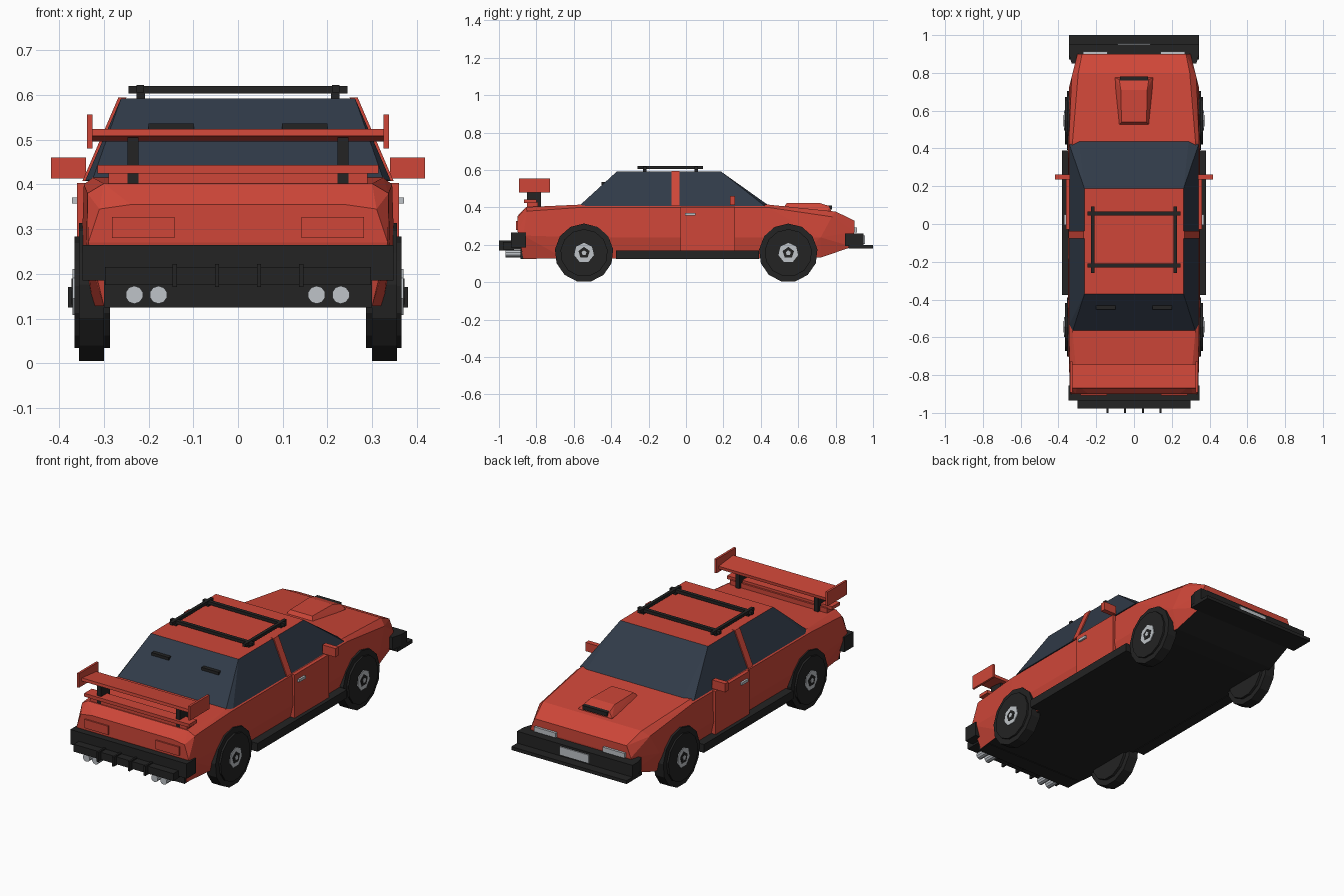
import bpy, bmesh, math
from mathutils import Matrix, Vector

if "Cube" in bpy.data.objects:
    bpy.data.objects.remove(bpy.data.objects["Cube"])


def material(name, rgb):
    m = bpy.data.materials.new(name)
    m.diffuse_color = (*rgb, 1)
    m.use_nodes = True
    m.node_tree.nodes["Principled BSDF"].inputs["Base Color"].default_value = m.diffuse_color
    return m


RED = material("red paint", (0.62, 0.062, 0.04))
BLACK = material("black trim", (0.017, 0.017, 0.017))
GLASS = material("tinted glass", (0.03, 0.043, 0.065))
LIGHT = material("light metal", (0.52, 0.55, 0.58))


def finish(bm, name, mats, rule=None):
    bmesh.ops.recalc_face_normals(bm, faces=bm.faces)
    bm.normal_update()
    if rule:
        for f in bm.faces:
            f.material_index = rule(f)
    me = bpy.data.meshes.new(name)
    bm.to_mesh(me)
    bm.free()
    for m in mats:
        me.materials.append(m)
    ob = bpy.data.objects.new(name, me)
    bpy.context.collection.objects.link(ob)
    return ob


def box(name, mat, x, y, z, tilt=0):
    """Box from (min, max) ranges, optionally tilted about x."""
    c = Vector([(a + b) / 2 for a, b in (x, y, z)])
    size = [b - a for a, b in (x, y, z)]
    bm = bmesh.new()
    bmesh.ops.create_cube(bm, size=1, matrix=Matrix.Translation(c)
                          @ Matrix.Rotation(tilt, 4, 'X') @ Matrix.Diagonal((*size, 1)))
    return finish(bm, name, [mat])


def pair(name, mat, x, y, z):
    """Box on the right side and its mirror on the left."""
    box("right_" + name, mat, x, y, z)
    box("left_" + name, mat, (-x[1], -x[0]), y, z)


def hull(name, mats, pts, rule=None, mirror=True):
    """Convex shell around points; x is mirrored by default."""
    bm = bmesh.new()
    for x, y, z in pts:
        bm.verts.new((x, y, z))
        if mirror:
            bm.verts.new((-x, y, z))
    r = bmesh.ops.convex_hull(bm, input=bm.verts)
    bmesh.ops.delete(bm, geom=[v for v in bm.verts if not v.link_faces], context='VERTS')
    bmesh.ops.dissolve_limit(bm, angle_limit=0.03, verts=bm.verts, edges=bm.edges)
    return finish(bm, name, mats, rule)


def disc(name, mat, centre, r, depth, sides, axis='X', r2=None):
    """Cylinder along x or y, first vertex at the top."""
    rot = Matrix.Rotation(math.pi / 2, 4, 'Y' if axis == 'X' else 'X')
    bm = bmesh.new()
    bmesh.ops.create_cone(bm, cap_ends=True, segments=sides, radius1=r, radius2=r2 or r, depth=depth)
    bmesh.ops.transform(bm, matrix=rot, verts=bm.verts)
    if axis == 'X':  # turn so that a corner points up
        v = bm.verts[:][0].co
        a = math.atan2(v.z, v.y)
        bmesh.ops.transform(bm, matrix=Matrix.Rotation(math.pi / 2 - a, 4, 'X'), verts=bm.verts)
    bmesh.ops.translate(bm, vec=centre, verts=bm.verts)
    return finish(bm, name, [mat])


# Body shell with black underside
hull("body", [RED, BLACK], [
    (.335, -.90, .27), (.31, -.90, .345), (.24, -.90, .355), (.30, -.855, .402), (.337, -.85, .38),
    (.30, -.87, .128), (.34, -.87, .25),
    (.325, -.567, .415), (.345, -.567, .40), (.350, -.567, .24), (.325, -.65, .128),
    (.325, .44, .415), (.345, .44, .40), (.350, .44, .24), (.325, .60, .128),
    (.295, .80, .378), (.33, .78, .35), (.345, .72, .24), (.315, .72, .132),
    (.275, .90, .33), (.30, .90, .27), (.30, .89, .19)],
    rule=lambda f: 1 if f.normal.z < -.6 else 0)

# Cabin: glass sides and red roof
hull("cabin", [GLASS, RED], [
    (.262, -.37, .592), (.262, .187, .592),
    (.29, .44, .412), (.342, .42, .408), (.342, -.53, .408), (.325, -.567, .412)],
    rule=lambda f: 1 if f.normal.z > .95 else 0)
for s, n in ((1, "right"), (-1, "left")):
    hull(n + "_pillar", [RED], [(s * x, y, z) for y in (-.077, -.036) for x, z in
         ((.348, .408), (.268, .594), (.25, .594), (.32, .408))], mirror=False)

# Doors, handles, sills and mirrors
pair("door", RED, (.32, .360), (-.03, .262), (.17, .403))
pair("door_handle", LIGHT, (.36, .371), (-.005, .05), (.357, .371))
pair("sill", BLACK, (.32, .38), (-.375, .39), (.125, .17))
pair("mirror", RED, (.34, .418), (.235, .262), (.413, .46))

# Wheels: tread, wider sidewall and hub ring
for s, n in ((1, "right"), (-1, "left")):
    for y, e in ((.547, "front"), (-.545, "rear")):
        tag = f"{n}_{e}_"
        disc(tag + "tyre", BLACK, (s * .328, y, .157), .157, .056, 13)
        disc(tag + "sidewall", BLACK, (s * .326, y, .157), .127, .08, 13)
        disc(tag + "hub", LIGHT, (s * .345, y, .157), .054, .05, 7)
        disc(tag + "hub_centre", BLACK, (s * .347, y, .157), .032, .05, 5)
        disc(tag + "hub_cap", LIGHT, (s * .349, y, .157), .014, .05, 5)

# Front bumper, splitter, plate and headlights
hull("front_bumper", [BLACK], [(x, y, z) for z in (.195, .262) for x, y in
     ((.33, .85), (.345, .90), (.345, .95))])
box("front_splitter", BLACK, (-.345, .345), (.87, 1.0), (.18, .198))
box("front_plate", LIGHT, (-.087, .087), (.94, .956), (.205, .25))
pair("headlight", LIGHT, (.14, .27), (.885, .913), (.266, .292))

# Rear bumper, valance, diffuser and fins
box("rear_bumper", BLACK, (-.348, .348), (-.935, -.855), (.185, .265))
box("rear_valance", BLACK, (-.30, .30), (-.885, -.80), (.125, .19))
box("diffuser", BLACK, (-.298, .298), (-.978, -.88), (.175, .215))
for i, x in enumerate((-.141, -.047, .047, .141)):
    box(f"diffuser_fin_{i + 1}", BLACK, (x - .005, x + .005), (-1.0, -.92), (.17, .222))
pair("tail_light", RED, (.142, .282), (-.908, -.88), (.28, .327))

# Exhaust pipes
for i, x in enumerate((-.232, -.178, .176, .23)):
    disc(f"exhaust_{i + 1}", LIGHT, (x, -.92, .153), .02, .09, 10, 'Y')

# Rear wing with end plates, posts and boot lip
box("wing", RED, (-.33, .33), (-.87, -.745), (.502, .518), tilt=-.1)
pair("wing_end_plate", RED, (.326, .338), (-.893, -.727), (.48, .556))
pair("wing_post", BLACK, (.223, .247), (-.85, -.775), (.40, .505))
box("boot_lip", RED, (-.314, .314), (-.865, -.80), (.425, .443))
box("boot_lip_base", RED, (-.29, .29), (-.85, -.79), (.39, .43))

# Rear window wipers
pair("window_vent", BLACK, (.098, .2), (-.452, -.43), (.521, .536))

# Bonnet scoop with dark intake
hull("bonnet_scoop", [RED], [(.088, .515, .39), (.10, .775, .36), (.10, .775, .385),
     (.066, .54, .425), (.07, .71, .425), (.078, .765, .408)])
box("scoop_intake", BLACK, (-.073, .073), (.755, .781), (.388, .41))

# Roof rack
for i, y in enumerate((.055, -.22)):
    box(f"rack_cross_bar_{i + 1}", BLACK, (-.245, .245), (y - .01, y + .01), (.604, .620))
    pair(f"rack_foot_{i + 1}", BLACK, (.208, .227), (y - .01, y + .01), (.588, .606))
pair("rack_rail", BLACK, (.21, .227), (-.26, .092), (.606, .622))
